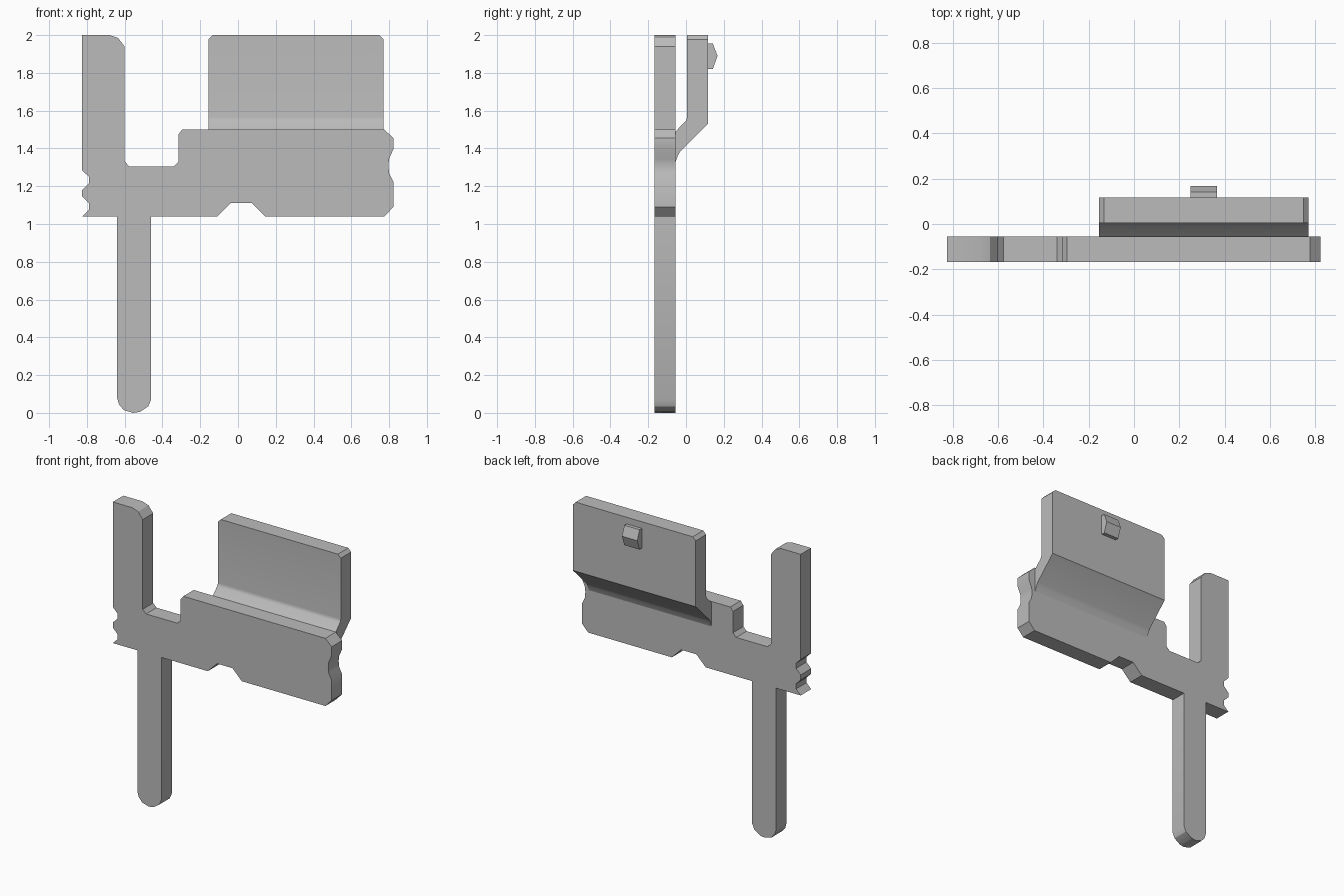
import bpy
import bmesh
import math
from mathutils import Vector

default_cube = bpy.data.objects.get("Cube")
if default_cube:
    bpy.data.objects.remove(default_cube, do_unlink=True)


def make_material(name, colour):
    material = bpy.data.materials.new(name)
    material.use_nodes = True
    material.diffuse_color = colour
    shader = next(n for n in material.node_tree.nodes if n.type == 'BSDF_PRINCIPLED')
    shader.inputs["Base Color"].default_value = colour
    return material


grey = make_material("plain grey", (0.5, 0.5, 0.5, 1))


def front_plane(u, v, depth):
    """Outline drawn in x and z, thickness along y."""
    return Vector((u, depth, v))


def side_plane(u, v, depth):
    """Outline drawn in y and z, thickness along x."""
    return Vector((depth, u, v))


def extrude_outline(name, outline, start, end, place, bevel_top=0.0):
    """Extrude a closed outline, optionally chamfering its two upper end corners."""
    bm = bmesh.new()
    base = bm.faces.new([bm.verts.new(place(u, v, start)) for u, v in outline])
    result = bmesh.ops.extrude_face_region(bm, geom=[base])
    moved = [item for item in result["geom"] if isinstance(item, bmesh.types.BMVert)]
    bmesh.ops.translate(bm, verts=moved, vec=place(0, 0, end - start))
    if bevel_top:
        top = max(vert.co.z for vert in bm.verts)
        corners = [edge for edge in bm.edges
                   if all(abs(vert.co.z - top) < 0.001 for vert in edge.verts)
                   and abs(edge.verts[0].co.x - edge.verts[1].co.x) < 0.001]
        bmesh.ops.bevel(bm, geom=corners, offset=bevel_top, segments=1, affect='EDGES')
    bmesh.ops.recalc_face_normals(bm, faces=bm.faces[:])
    mesh = bpy.data.meshes.new(name)
    bm.to_mesh(mesh)
    bm.free()
    mesh.materials.append(grey)
    obj = bpy.data.objects.new(name, mesh)
    bpy.context.collection.objects.link(obj)
    bpy.ops.object.select_all(action='DESELECT')
    obj.select_set(True)
    bpy.context.view_layer.objects.active = obj
    bpy.ops.object.shade_smooth_by_angle(angle=math.radians(32))
    return obj


# Flat plate: upright post, stepped body and long rounded leg
left, right, floor = -0.825, 0.822, 1.04
post = [(left, 2), (-0.68, 2), (-0.635, 1.985), (-0.6, 1.94)]
step = [(-0.6, 1.33), (-0.575, 1.305), (-0.34, 1.305), (-0.315, 1.33),
        (-0.315, 1.475), (-0.295, 1.5)]
right_end = [(0.775, 1.5), (right, 1.455), (right, 1.395), (0.8, 1.345),
             (0.796, 1.31), (0.8, 1.27), (right, 1.225), (right, 1.09), (0.775, floor)]
lower_notch = [(0.145, floor), (0.075, 1.11), (-0.04, 1.11), (-0.11, floor)]
leg = [(-0.46, floor), (-0.46, 0.07), (-0.475, 0.035), (-0.52, 0.005), (-0.555, 0),
       (-0.605, 0.015), (-0.63, 0.045), (-0.64, 0.08), (-0.64, floor)]

# Two matching bites in the left edge
bites = []
for low in (floor, 1.18):
    bites += [(left, low), (-0.79, low + 0.035), (-0.79, low + 0.07), (left, low + 0.105)]

extrude_outline("flat_plate", post + step + right_end + lower_notch + leg + bites,
                -0.167, -0.055, front_plane)

# Offset flap joined to the back of the plate by a sloping bend
flap_profile = [(-0.055, 1.49), (-0.003, 1.543), (0.003, 1.552), (0.005, 1.565),
                (0.005, 2), (0.117, 2), (0.117, 1.53), (-0.03, 1.385),
                (-0.042, 1.365), (-0.055, 1.33)]
extrude_outline("offset_flap", flap_profile, -0.155, 0.77, side_plane, bevel_top=0.022)

# Small pointed catch on the back of the flap
catch_profile = [(0.115, 1.82), (0.142, 1.82), (0.167, 1.89), (0.142, 1.955), (0.115, 1.955)]
extrude_outline("catch", catch_profile, 0.25, 0.365, side_plane)
